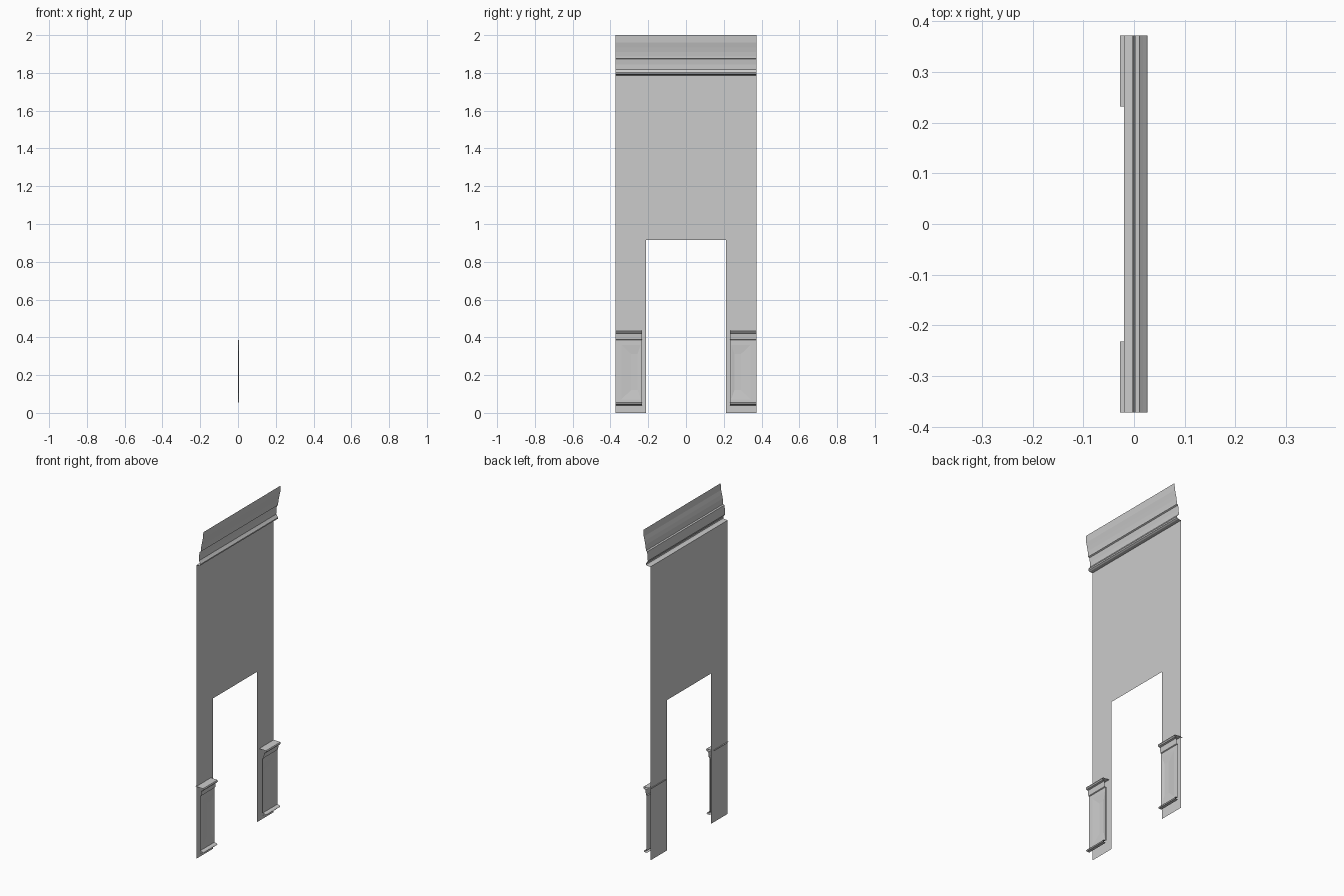
import bpy, bmesh

if "Cube" in bpy.data.objects:
    bpy.data.objects.remove(bpy.data.objects["Cube"])

HALF = 0.372      # half width of the wall
DOOR = 0.212      # half width of the opening
WALL_X = -0.02    # plane of the wall sheet


def finish(name, bm):
    """Turn a bmesh of the +y half into a mirrored object."""
    me = bpy.data.meshes.new(name)
    bmesh.ops.remove_doubles(bm, verts=bm.verts, dist=1e-6)
    bm.to_mesh(me)
    bm.free()
    ob = bpy.data.objects.new(name, me)
    bpy.context.collection.objects.link(ob)
    mod = ob.modifiers.new("mirror", 'MIRROR')
    mod.use_axis = (False, True, False)
    mod.merge_threshold = 0.0001
    return ob


def sweep(name, profile, y0, y1):
    """Open sheet: an (x, z) profile pulled along y."""
    bm = bmesh.new()
    rows = [[bm.verts.new((x, y, z)) for y in (y0, y1)] for x, z in profile]
    for a, b in zip(rows, rows[1:]):
        bm.faces.new((a[0], a[1], b[1], b[0]))
    return finish(name, bm)


# Wall sheet with the doorway
bm = bmesh.new()
for y0, y1, z0, z1 in ((DOOR, HALF, 0, 0.915), (DOOR, HALF, 0.915, 1.787),
                       (0, DOOR, 0.915, 1.787)):
    bm.faces.new([bm.verts.new((WALL_X, y, z)) for y, z in
                  ((y0, z0), (y1, z0), (y1, z1), (y0, z1))])
finish("wall", bm)

# Crown moulding: bead, cove and flare
sweep("crown_moulding",
      [(WALL_X, 1.787), (0.0, 1.788), (0.008, 1.793), (0.009, 1.801),
       (0.003, 1.809), (-0.003, 1.818), (-0.002, 1.845), (0.002, 1.873),
       (0.010, 1.877), (0.010, 1.887), (0.013, 1.91), (0.018, 1.935),
       (0.024, 1.96), (0.027, 2.0)], 0, HALF)

# Wainscot cap and base ledge, open at the ends
END = 0.232
sweep("wainscot_cap",
      [(0.004, 0.386), (0.009, 0.389), (0.011, 0.405), (0.013, 0.421),
       (0.023, 0.424), (0.027, 0.431), (0.024, 0.438), (-0.028, 0.44)], END, HALF)
sweep("wainscot_base",
      [(0.003, 0.040), (0.020, 0.041), (0.025, 0.046), (0.020, 0.051),
       (0.004, 0.054)], END, HALF)

# Wainscot panel: shallow edge return, flat frame, sloped recess, flat field
bm = bmesh.new()
rings = []
for x, y0, y1, z0, z1 in ((0.004, END, HALF, 0.054, 0.386),
                          (0.004, 0.240, 0.342, 0.072, 0.36),
                          (0.0, 0.256, 0.291, 0.12, 0.312)):
    rings.append([bm.verts.new((x, y, z)) for y, z in
                  ((y0, z0), (y1, z0), (y1, z1), (y0, z1))])
for a, b in zip(rings, rings[1:]):
    for i in range(4):
        j = (i + 1) % 4
        bm.faces.new((a[i], a[j], b[j], b[i]))
bm.faces.new(rings[-1])
edge = [bm.verts.new((-0.001, END, z)) for z in (0.054, 0.386)]
bm.faces.new((edge[0], rings[0][0], rings[0][3], edge[1]))
finish("wainscot_panel", bm)
